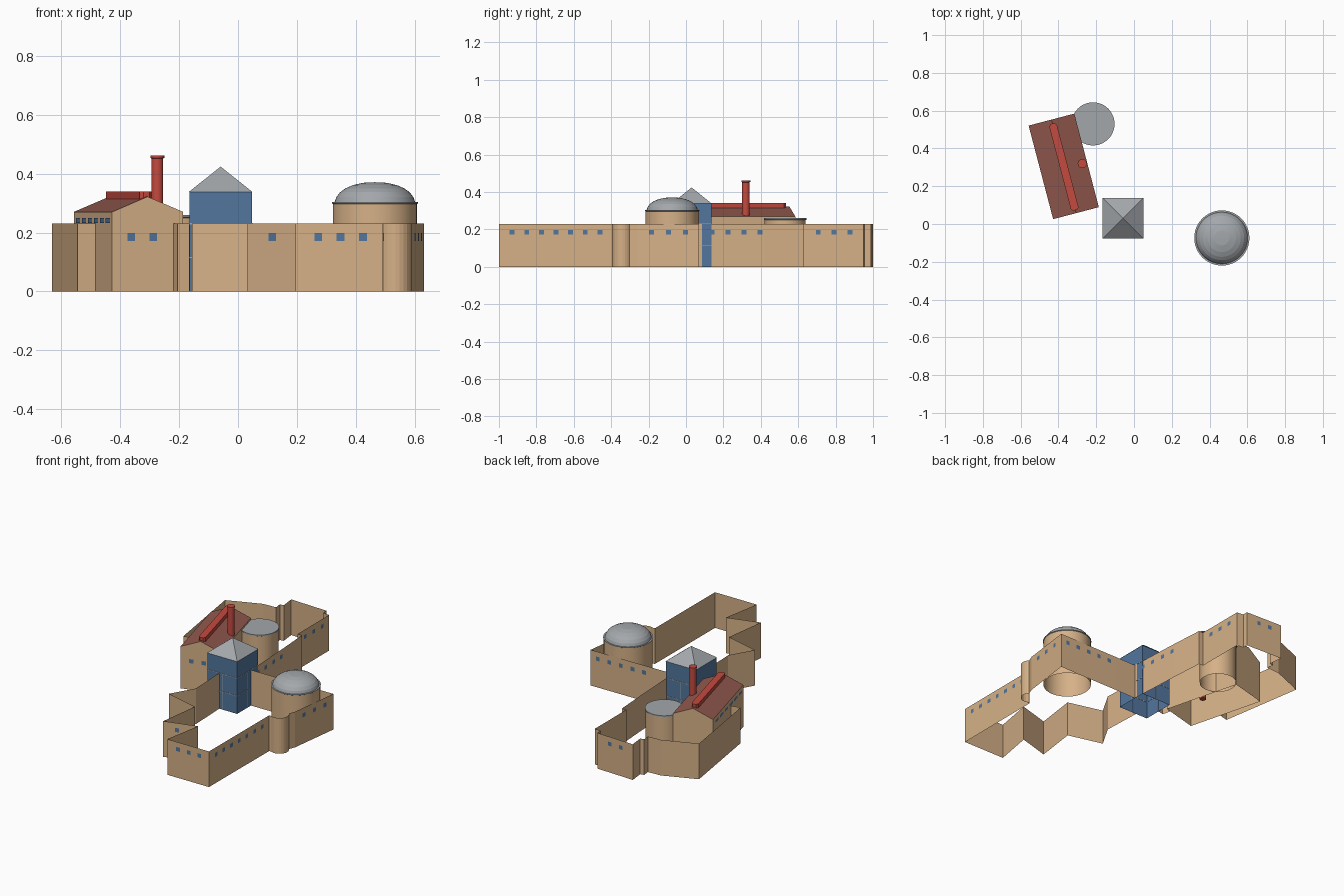
import bpy, bmesh, math
from mathutils import Vector, Matrix

cube = bpy.data.objects.get("Cube")
if cube:
    bpy.data.objects.remove(cube, do_unlink=True)


def material(name, rgb):
    m = bpy.data.materials.new(name)
    m.use_nodes = True
    m.diffuse_color = (*rgb, 1)
    m.node_tree.nodes["Principled BSDF"].inputs["Base Color"].default_value = (*rgb, 1)
    return m


TAN = material("sandstone", (0.67, 0.44, 0.245))
BLUE = material("window_blue", (0.085, 0.18, 0.34))
GREY = material("roof_grey", (0.37, 0.39, 0.41))
MAROON = material("tile_maroon", (0.29, 0.1, 0.075))
RED = material("bright_red", (0.55, 0.068, 0.05))

WALL = 0.23


def finish(name, bm, *mats, matrix=None):
    me = bpy.data.meshes.new(name)
    bm.to_mesh(me)
    bm.free()
    for m in mats:
        me.materials.append(m)
    ob = bpy.data.objects.new(name, me)
    bpy.context.collection.objects.link(ob)
    if matrix:
        ob.matrix_world = matrix
    return ob


def add_box(bm, centre, size, angle=0.0):
    mat = (Matrix.Translation(centre) @ Matrix.Rotation(angle, 4, 'Z')
           @ Matrix.Diagonal((*size, 1)))
    bmesh.ops.create_cube(bm, size=1, matrix=mat)


def curtain(name, path):
    """Thin wall standing on an open ground path."""
    bm = bmesh.new()
    low = [bm.verts.new((x, y, 0)) for x, y in path]
    high = [bm.verts.new((x, y, WALL)) for x, y in path]
    for i in range(len(path) - 1):
        bm.faces.new((low[i], low[i + 1], high[i + 1], high[i]))
    return finish(name, bm, TAN)


def window_row(bm, a, b, count, t0, t1, z=0.185, width=0.026, height=0.026):
    """Evenly spaced flat panes on the outer (right-hand) side of edge a-b."""
    a, b = Vector((*a, z)), Vector((*b, z))
    d = (b - a).normalized()
    out = Vector((d.y, -d.x, 0)) * 0.0015
    side, up = d * width / 2, Vector((0, 0, height / 2))
    for i in range(count):
        p = a.lerp(b, t0 + (t1 - t0) * i / max(count - 1, 1)) + out
        corners = (p - side - up, p + side - up, p + side + up, p - side + up)
        bm.faces.new([bm.verts.new(c) for c in corners])


def extrude_outline(bm, points, offset):
    """Closed solid from a flat outline."""
    cap = bm.faces.new([bm.verts.new(p) for p in points])
    new = bmesh.ops.extrude_face_region(bm, geom=[cap], use_keep_orig=True)
    bmesh.ops.translate(bm, vec=offset,
                        verts=[v for v in new["geom"] if isinstance(v, bmesh.types.BMVert)])
    bmesh.ops.recalc_face_normals(bm, faces=bm.faces)


def lathe(name, profile, centre, mats, split=99.0, steps=48):
    """Revolve a profile; faces above the split height take the second colour."""
    bm = bmesh.new()
    verts = [bm.verts.new((r, 0, z)) for r, z in profile]
    edges = [bm.edges.new(p) for p in zip(verts, verts[1:])]
    bmesh.ops.spin(bm, geom=verts + edges, cent=(0, 0, 0), axis=(0, 0, 1),
                   angle=math.tau, steps=steps)
    bmesh.ops.remove_doubles(bm, verts=bm.verts, dist=0.0001)
    bmesh.ops.recalc_face_normals(bm, faces=bm.faces)
    for f in bm.faces:
        f.material_index = int(f.calc_center_median().z > split)
    ob = finish(name, bm, *mats, matrix=Matrix.Translation((*centre, 0)))
    bpy.ops.object.select_all(action='DESELECT')
    ob.select_set(True)
    bpy.context.view_layer.objects.active = ob
    bpy.ops.object.shade_smooth_by_angle(angle=math.radians(9))
    return ob


# South court wall with a rounded bastion
bastion = [(0.535 + 0.055 * math.cos(math.radians(a)),
            -0.34 + 0.055 * math.sin(math.radians(a))) for a in range(-120, 46, 15)]
south = [(-0.08, -0.075), (-0.07, -0.33), (-0.157, -0.48), (0.07, -0.54), (0.033, -0.81),
         (0.24, -0.75), (0.195, -1), (0.493, -1), (0.495, -0.39)]
south += bastion + [(0.59, -0.26), (0.632, 0.07), (0.2, 0.067), (0.046, 0.065)]
curtain("south_court_wall", south)

# North court wall with stepped back corners
north = [(0.048, 0.065), (0.03, 0.42), (0.016, 0.63), (-0.015, 0.63), (-0.015, 0.95),
         (-0.06, 0.955), (-0.06, 0.99), (-0.32, 1), (-0.31, 0.91), (-0.335, 0.905),
         (-0.33, 0.86), (-0.42, 0.855), (-0.632, 0.77), (-0.545, 0.22), (-0.485, 0.235)]
curtain("north_court_wall", north)
curtain("link_wall", [(-0.22, 0.08), (-0.205, 0.025), (-0.165, 0.035)])

# Wall windows: edge index, count, first and last position along the edge
panes = bmesh.new()
for path, rows in (
        (south, ((4, 1, 0.4, 0.4), (6, 3, 0.26, 0.77), (7, 7, 0.115, 0.885),
                 (-4, 3, 0.23, 0.78), (-3, 5, 0.12, 0.88))),
        (north, ((0, 4, 0.21, 0.93), (3, 3, 0.24, 0.77), (6, 2, 0.35, 0.67)))):
    for edge, n, t0, t1 in rows:
        i = edge % len(path)
        window_row(panes, path[i], path[i + 1], n, t0, t1)
finish("wall_windows", panes, BLUE)

# Gabled hall, open underneath
ANGLE = math.radians(14.7)
HALL = Matrix.Translation((-0.372, 0.305, 0)) @ Matrix.Rotation(ANGLE, 4, 'Z')
HW, HL, EAVE, RIDGE = 0.125, 0.256, 0.27, 0.322
section = [(-HW, 0), (HW, 0), (HW, EAVE), (0, RIDGE), (-HW, EAVE)]
bm = bmesh.new()
extrude_outline(bm, [(x, -HL, z) for x, z in section], (0, 2 * HL, 0))
floor = [f for f in bm.faces if f.normal.z < -0.9]
bmesh.ops.delete(bm, geom=floor, context='FACES')
for f in bm.faces:
    f.material_index = int(f.normal.z > 0.5)
finish("hall", bm, TAN, MAROON, matrix=HALL)

# Hall windows: front pair and a wide clerestory row on the outer side
bm = bmesh.new()
window_row(bm, (-HW, -HL), (HW, -HL), 2, 0.27, 0.58)
window_row(bm, (-HW, HL), (-HW, -HL), 6, 0.12, 0.9, z=0.241, width=0.055, height=0.017)
finish("hall_windows", bm, BLUE, matrix=HALL)

# Ridge vent with pointed ends
bm = bmesh.new()
outline = [(-0.021, -0.23), (-0.01, -0.24), (0.01, -0.24), (0.021, -0.23),
           (0.021, 0.22), (0.01, 0.235), (-0.01, 0.235), (-0.021, 0.22)]
extrude_outline(bm, [(x, y, 0.306) for x, y in outline], (0, 0, 0.034))
finish("ridge_vent", bm, RED, matrix=HALL)

# Chimney
lathe("chimney", [(0, 0), (0.02, 0), (0.02, 0.452), (0.024, 0.454), (0.024, 0.462), (0, 0.462)],
      (-0.274, 0.32), [RED])

# Round store with a flat grey lid
lathe("round_store", [(0.11, 0), (0.11, 0.25), (0.114, 0.252), (0.114, 0.26), (0, 0.26)],
      (-0.217, 0.53), [TAN, GREY], 0.2501)

# Domed rotunda: drum, rim and faceted tiers
lathe("rotunda", [(0.143, 0), (0.143, 0.297), (0.146, 0.299), (0.146, 0.303), (0.137, 0.303),
                  (0.131, 0.32), (0.118, 0.337), (0.1, 0.35), (0.075, 0.361),
                  (0.04, 0.369), (0, 0.371)],
      (0.465, -0.074), [TAN, GREY], 0.2975)

# Glass tower: open shell with a pyramid roof
TX, TY, TH, TZ = -0.059, 0.03, 0.106, 0.338
bm = bmesh.new()
add_box(bm, (TX, TY, TZ / 2), (2 * TH, 2 * TH, TZ))
caps = [f for f in bm.faces if abs(f.normal.z) > 0.5]
bmesh.ops.delete(bm, geom=caps, context='FACES')
finish("tower_glass", bm, BLUE)

bm = bmesh.new()
bmesh.ops.create_cone(bm, cap_ends=True, segments=4, radius1=0.108 * math.sqrt(2), radius2=0,
                      depth=0.086, matrix=Matrix.Rotation(math.pi / 4, 4, 'Z'))
finish("tower_roof", bm, GREY, matrix=Matrix.Translation((TX, TY, TZ + 0.043)))

# Tower glazing bars
bm = bmesh.new()
for k in range(4):
    a = k * math.pi / 2
    x, y = TX + TH * math.cos(a), TY + TH * math.sin(a)
    for z in (0.115, WALL):
        add_box(bm, (x, y, z), (0.003, 2 * TH, 0.004), a)
    add_box(bm, (x, y, WALL / 2), (0.003, 0.004, WALL), a)
finish("tower_glazing_bars", bm, GREY)
